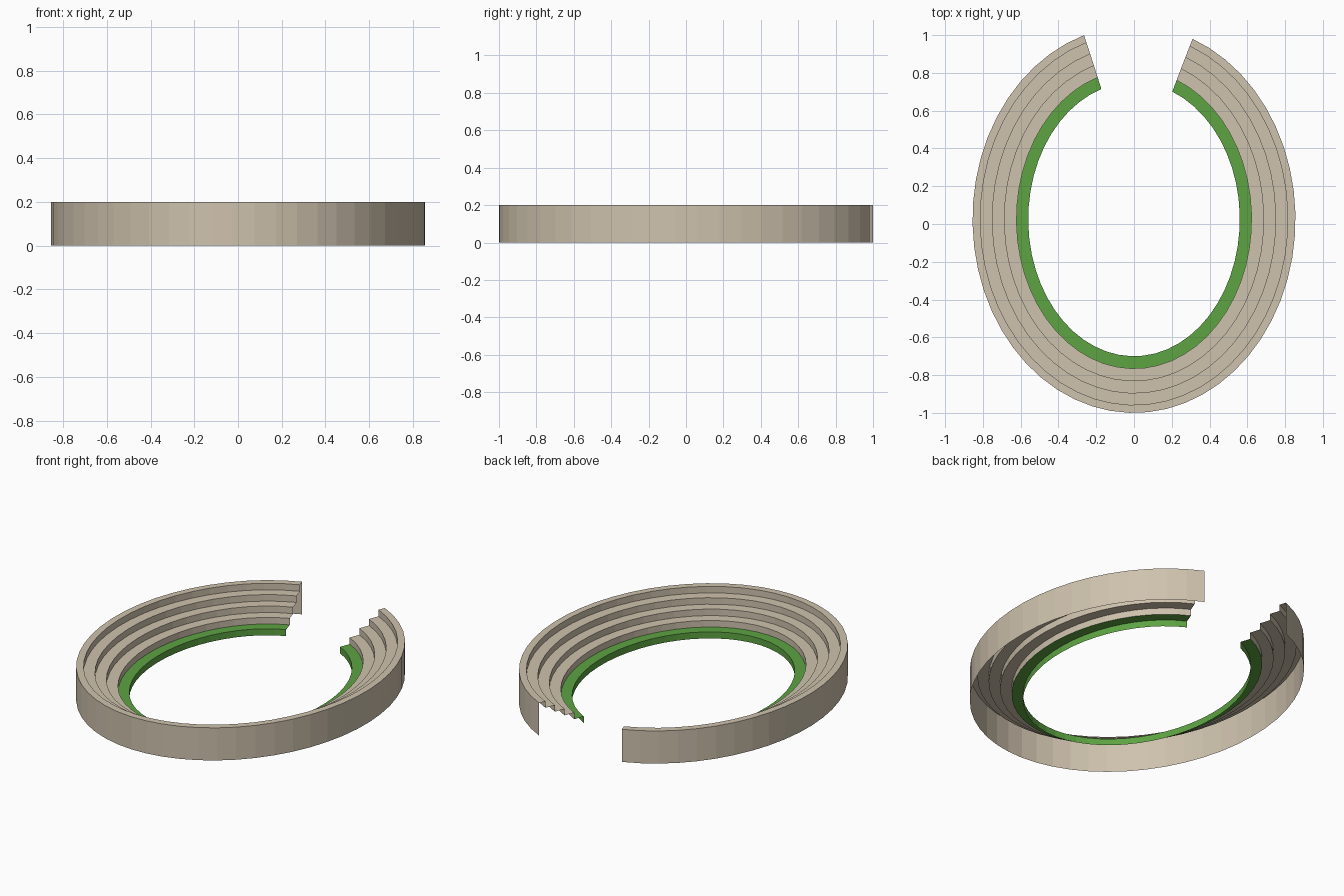
import bpy, math

if "Cube" in bpy.data.objects:
    bpy.data.objects.remove(bpy.data.objects["Cube"])

SEGS = 48
START, END = math.radians(108), math.radians(428.75)   # gap at the back
CY = 0.025                                             # ellipse centre in y
RISE = 0.04


def material(name, color):
    m = bpy.data.materials.new(name)
    m.diffuse_color = (*color, 1)
    m.use_nodes = True
    m.node_tree.nodes["Principled BSDF"].inputs["Base Color"].default_value = m.diffuse_color
    return m


def sweep(name, profile, mat):
    """Sweep an open (rx, ry, z) profile around the elliptical arc."""
    n = len(profile)
    verts, faces = [], []
    for i in range(SEGS + 1):
        a = START + (END - START) * i / SEGS
        verts += [(rx * math.cos(a), CY + ry * math.sin(a), z) for rx, ry, z in profile]
    for i in range(SEGS):
        for j in range(n - 1):
            p, q = i * n + j, (i + 1) * n + j
            faces.append((p, p + 1, q + 1, q))
    me = bpy.data.meshes.new(name)
    me.from_pydata(verts, [], faces)
    me.materials.append(mat)
    ob = bpy.data.objects.new(name, me)
    bpy.context.collection.objects.link(ob)
    return ob


stone = material("stone", (0.62, 0.54, 0.42))
green = material("green", (0.11, 0.37, 0.055))

# Ring edges from the inside out
radii = [(0.56, 0.725), (0.622, 0.79), (0.686, 0.855), (0.75, 0.92), (0.814, 0.983), (0.855, 1.025)]


def steps(first, last):
    """Riser and tread points for tiers first..last-1."""
    pts = [(*radii[first], first * RISE)]
    for k in range(first, last):
        z = (k + 1) * RISE
        pts += [(*radii[k], z), (*radii[k + 1], z)]
    return pts


# Lowest green tier
sweep("front_tier", steps(0, 1), green)

# Upper tiers, rim and outer wall, open underneath
sweep("seating_tiers", steps(1, 5) + [(*radii[5], 0)], stone)
